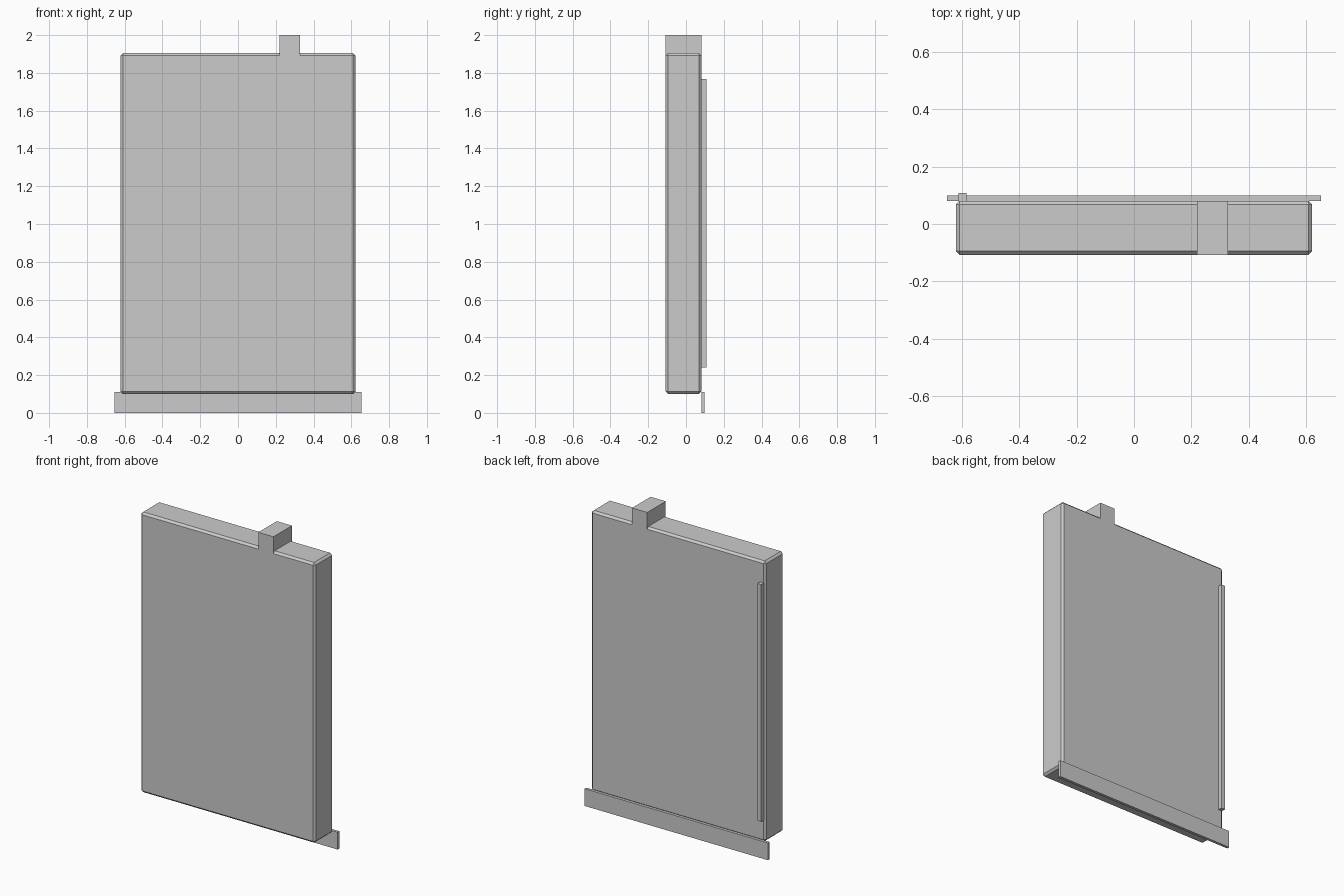
import bpy
import bmesh

if "Cube" in bpy.data.objects:
    bpy.data.objects.remove(bpy.data.objects["Cube"])


def box(name, x, y, z, chamfer=0.0):
    """Axis-aligned box from (min, max) ranges, with optional flat chamfer."""
    bm = bmesh.new()
    bmesh.ops.create_cube(bm, size=1.0)
    for v in bm.verts:
        for i, (lo, hi) in enumerate((x, y, z)):
            v.co[i] = hi if v.co[i] > 0 else lo
    if chamfer:
        bmesh.ops.bevel(bm, geom=bm.edges[:], offset=chamfer,
                        segments=1, affect='EDGES')
    mesh = bpy.data.meshes.new(name)
    bm.to_mesh(mesh)
    bm.free()
    obj = bpy.data.objects.new(name, mesh)
    bpy.context.collection.objects.link(obj)
    return obj


CHAMFER = 0.013
FRONT, BACK = -0.108, 0.081
TOP = 1.905

# Chamfered main slab
box("panel_body", (-0.622, 0.622), (FRONT, BACK), (0.1, TOP), CHAMFER)

# Square tab flush with the slab's front and back
box("top_tab", (0.22, 0.328), (FRONT, BACK), (TOP - CHAMFER, 2.0))

# Thin skirting strip along the bottom of the back
box("bottom_strip", (-0.653, 0.653), (BACK, 0.099), (0.0, 0.111))

# Slim vertical rail near the back edge
box("back_rail", (-0.612, -0.585), (BACK, 0.108), (0.24, 1.768))
